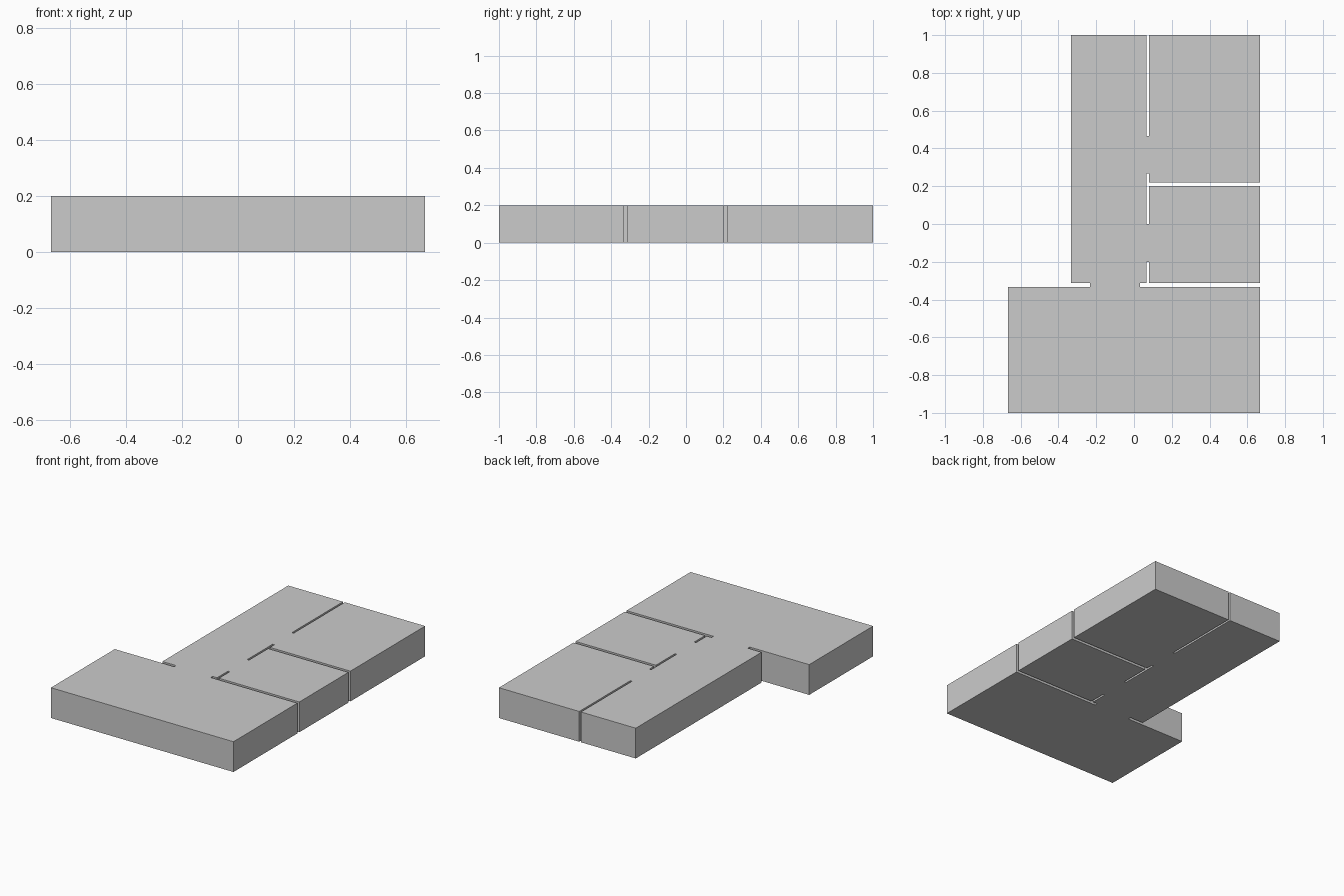
import bpy
import bmesh

if "Cube" in bpy.data.objects:
    bpy.data.objects.remove(bpy.data.objects["Cube"])

HEIGHT = 0.2
LEFT, RIGHT = -0.667, 0.667      # outer walls of the wide room
HALL = -0.333                    # outer wall of the hallway
S0, S1 = 0.067, 0.08             # long wall slit between hallway and side rooms
LOW0, LOW1 = -0.333, -0.313      # slit behind the wide room
MID0, MID1 = 0.2, 0.22           # slit between the two side rooms

# Outline of the joined rooms, counter-clockwise; the gaps in the slits are doorways
outline = [
    # wide front room
    (LEFT, -1), (RIGHT, -1), (RIGHT, LOW0),
    # slit behind it, with the short branch up the long wall
    (0.033, LOW0), (0.033, LOW1), (S0, LOW1), (S0, -0.2), (S1, -0.2), (S1, LOW1),
    # middle side room
    (RIGHT, LOW1), (RIGHT, MID0),
    # slit between side rooms, with the T-shaped branch
    (S1, MID0), (S1, 0), (S0, 0), (S0, 0.267), (S1, 0.267), (S1, MID1),
    # back side room
    (RIGHT, MID1), (RIGHT, 1),
    # open slit at the back
    (S1, 1), (S1, 0.467), (S0, 0.467), (S0, 1),
    # hallway and its notch into the wide room
    (HALL, 1), (HALL, LOW1), (-0.233, LOW1), (-0.233, LOW0), (LEFT, LOW0),
]


def extrude_outline(name, points, height):
    bm = bmesh.new()
    base = bm.faces.new([bm.verts.new((x, y, 0)) for x, y in points])
    top = bmesh.ops.extrude_face_region(bm, geom=[base], use_keep_orig=True)["geom"]
    verts = [g for g in top if isinstance(g, bmesh.types.BMVert)]
    bmesh.ops.translate(bm, verts=verts, vec=(0, 0, height))
    bmesh.ops.recalc_face_normals(bm, faces=bm.faces[:])
    # split the large concave caps cleanly
    caps = [f for f in bm.faces if len(f.verts) > 4]
    bmesh.ops.triangulate(bm, faces=caps)
    mesh = bpy.data.meshes.new(name)
    bm.to_mesh(mesh)
    bm.free()
    obj = bpy.data.objects.new(name, mesh)
    bpy.context.collection.objects.link(obj)
    return obj


extrude_outline("room_block", outline, HEIGHT)
